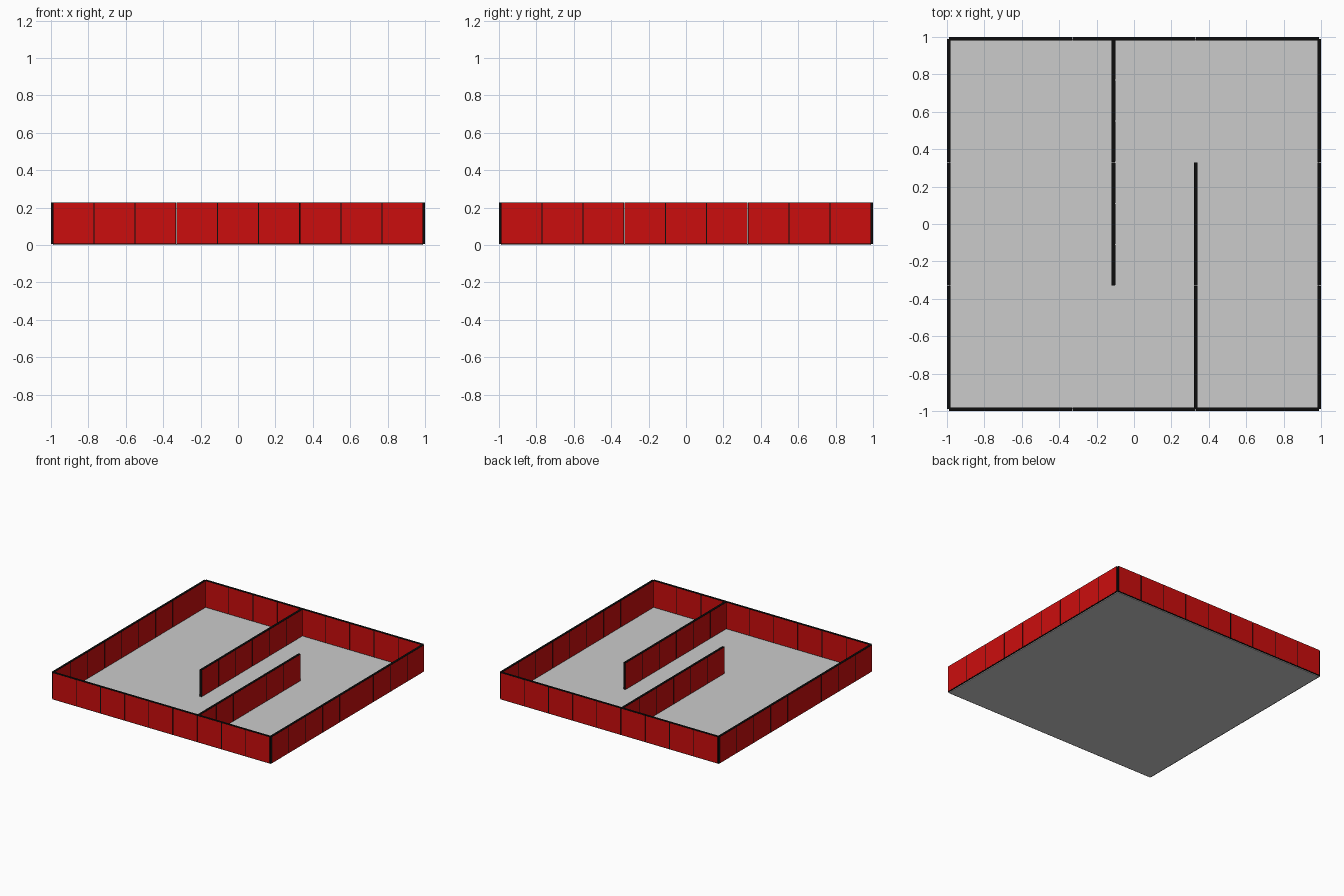
import bpy, bmesh, math
from mathutils import Matrix, Vector

if "Cube" in bpy.data.objects:
    bpy.data.objects.remove(bpy.data.objects["Cube"])


def material(name, rgb):
    m = bpy.data.materials.new(name)
    m.diffuse_color = (*rgb, 1)
    m.use_nodes = True
    m.node_tree.nodes["Principled BSDF"].inputs["Base Color"].default_value = m.diffuse_color
    return m


RED = material("wall red", (0.60, 0.004, 0.004))
BLACK = material("trim black", (0.004, 0.004, 0.004))
GREY = material("floor grey", (0.60, 0.60, 0.60))

CELL = 0.22       # square wall panel
BASE = 0.006      # floor thickness
THICK = 0.02      # wall thickness


def add_box(bm, centre, size, mat=0):
    geo = bmesh.ops.create_cube(bm, size=1, matrix=Matrix.Translation(centre) @ Matrix.Diagonal((*size, 1)))
    for f in {f for v in geo["verts"] for f in v.link_faces}:
        f.material_index = mat


def finish(bm, name, mats):
    mesh = bpy.data.meshes.new(name)
    bm.to_mesh(mesh)
    bm.free()
    for m in mats:
        mesh.materials.append(m)
    obj = bpy.data.objects.new(name, mesh)
    bpy.context.collection.objects.link(obj)
    return obj


def wall(name, x, y, angle, sections):
    """Black three-panel sections, each panel faced in red on both sides."""
    bm = bmesh.new()
    z = BASE + CELL / 2
    for s in range(sections):
        mid = (s - (sections - 1) / 2) * 3 * CELL
        add_box(bm, (mid, 0, z), (3 * CELL - 0.004, THICK - 0.002, CELL), 0)
        for p in (-1, 0, 1):
            for side in (-1, 1):
                add_box(bm, (mid + p * CELL, side * (THICK / 2 - 0.001), z),
                        (CELL - 0.006, 0.002, CELL - 0.006), 1)
    # keep the thin red plate edges black
    for f in bm.faces:
        if abs(f.normal.y) < 0.5:
            f.material_index = 0
    obj = finish(bm, name, (BLACK, RED))
    obj.location = (x, y, 0)
    obj.rotation_euler.z = angle


# floor plate
bm = bmesh.new()
add_box(bm, (0, 0, BASE / 2), (1.98, 1.98, BASE))
finish(bm, "floor", (GREY,))

# outer walls
for name, x, y, a in (("front_wall", 0, -0.99, 0), ("back_wall", 0, 0.99, 0),
                      ("left_wall", -0.99, 0, math.pi / 2), ("right_wall", 0.99, 0, math.pi / 2)):
    wall(name, x, y, a, 3)

# inner dividers
wall("back_divider", -0.11, 0.33, math.pi / 2, 2)
wall("front_divider", 0.33, -0.33, math.pi / 2, 2)
